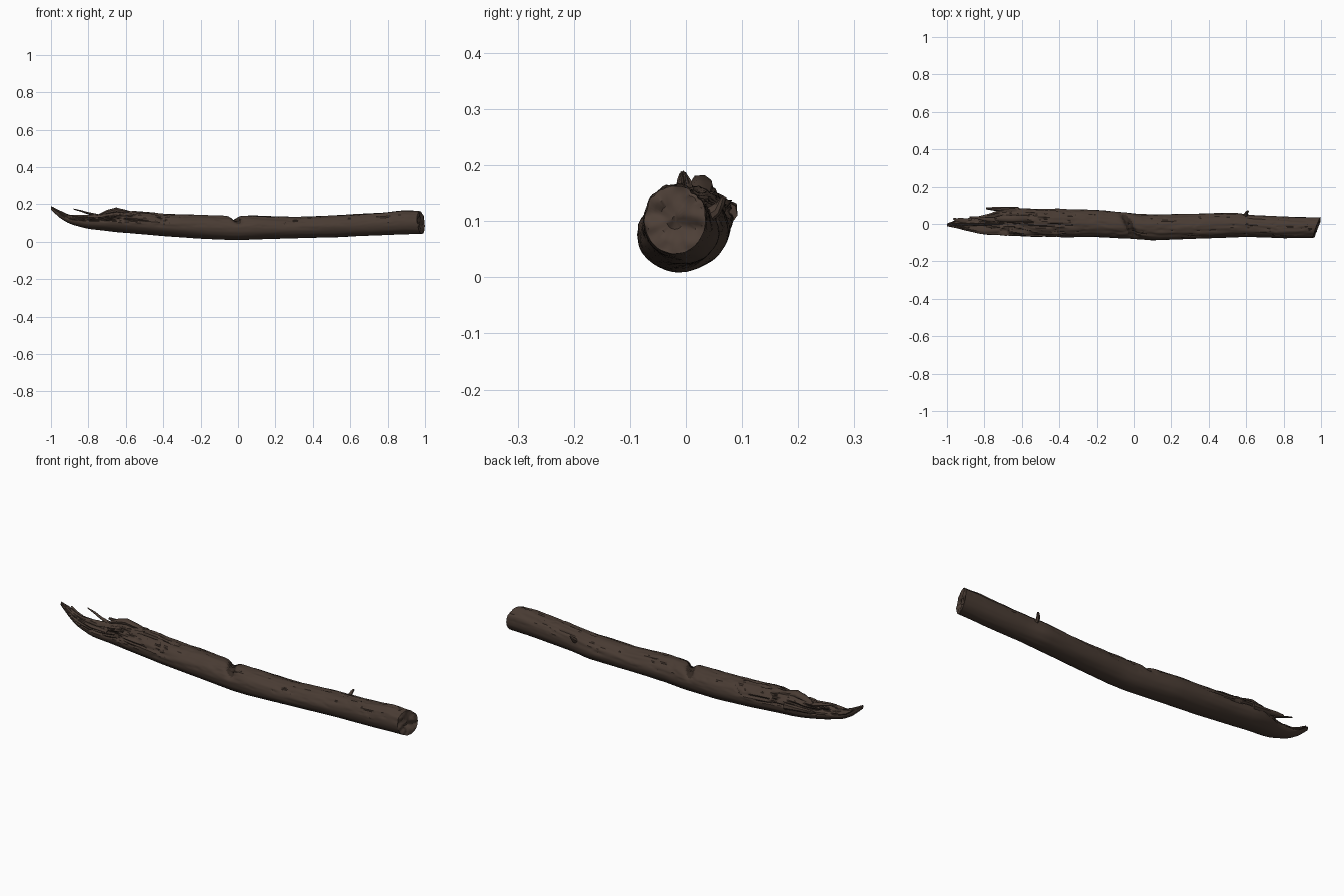
import bpy, bmesh, math, random
from mathutils import Vector, noise

random.seed(4)
cube = bpy.data.objects.get("Cube")
if cube:
    bpy.data.objects.remove(cube, do_unlink=True)


def make_material(name, rgb):
    m = bpy.data.materials.new(name)
    m.use_nodes = True
    m.diffuse_color = (*rgb, 1)
    bsdf = m.node_tree.nodes["Principled BSDF"]
    bsdf.inputs["Base Color"].default_value = (*rgb, 1)
    bsdf.inputs["Roughness"].default_value = 0.9
    return m


bark = make_material("weathered brown bark", (0.066, 0.044, 0.033))
crack = make_material("dark crack brown", (0.035, 0.023, 0.017))
cut_wood = make_material("broken end brown", (0.075, 0.05, 0.038))

# Log outline: x, y min, y max, z min, z max
STATIONS = [
    (-1.0, -.012, .002, .17, .19), (-.95, -.022, .02, .125, .165),
    (-.9, -.035, .028, .095, .142), (-.8, -.057, .045, .068, .142),
    (-.72, -.06, .075, .06, .148), (-.66, -.063, .086, .052, .168),
    (-.55, -.068, .082, .043, .162), (-.4, -.07, .08, .03, .15),
    (-.2, -.07, .075, .016, .143), (0, -.08, .056, .008, .137),
    (.1, -.088, .05, .012, .14), (.3, -.08, .054, .019, .13),
    (.54, -.07, .06, .024, .142), (.63, -.07, .047, .03, .147),
    (.8, -.076, .04, .036, .158), (.9, -.076, .037, .04, .167),
    (.98, -.074, .035, .042, .163)]


def outline(x):
    x = min(max(x, STATIONS[0][0]), STATIONS[-1][0])
    for a, b in zip(STATIONS, STATIONS[1:]):
        if x <= b[0]:
            t = (x - a[0]) / (b[0] - a[0])
            return [p + (q - p) * t for p, q in zip(a[1:], b[1:])]


def smooth_outline(x):
    w = 0.025 * min(1, (x + 1) * 8)
    rows = [outline(x + k * w) for k in (-1, -.5, 0, .5, 1)]
    return [sum(c) / 5 for c in zip(*rows)]


def ramp(v, lo, hi):
    t = min(max((v - lo) / (hi - lo), 0), 1)
    return t * t * (3 - 2 * t)


def surface(x, a):
    """Point on the log and the depth of its groove."""
    y0, y1, z0, z1 = smooth_outline(x)
    cy, cz, ry, rz = (y0 + y1) / 2, (z0 + z1) / 2, (y1 - y0) / 2, (z1 - z0) / 2
    c, s = math.cos(a), math.sin(a)
    top = ramp(s, -.35, .6)
    rotten = ramp(-x, .25, .7) * top
    size = min(1, min(ry, rz) / .05)
    # long grain, deeper and coarser in the rotten half
    grain = noise.noise(Vector((x * 5, c * 4, s * 4)))
    fine = noise.noise(Vector((x * 16 + 7, c * 7, s * 7)))
    ridge = abs(noise.noise(Vector((x * 4 + 3, c * 3.2 + 5, s * 3.2))))
    furrow = ramp(.09 - ridge, 0, .09)
    depth = furrow * (.003 * top + .014 * rotten)
    lump = (grain * .003 + fine * .0012) * (.35 + top) + fine * .008 * rotten
    # cross crack in the middle
    wander = x + .025 + .03 * c + .008 * noise.noise(Vector((c * 5, s * 5, 2)))
    notch = math.exp(-(wander / .022) ** 2) * ramp(s, .1, .9) * .024
    # ragged step where the upper wood has broken away
    hollow = ramp(-x, .5, .62) * ramp(x, -.9, -.8) * ramp(s, .3, .9) * ramp(-c, -.25, .2) * .022
    k = 1 + (lump - depth - notch - hollow) * size / math.sqrt(ry * rz)
    y, z = cy + ry * c * k, cz + rz * s * k
    slant = ramp(x, .8, .98)
    dx = slant * (.36 * (y - cy) - .1 * (z - cz))
    return Vector((x + dx, y, max(z, 0))), (depth + notch) * size


def finish(bm, name, mats):
    bmesh.ops.recalc_face_normals(bm, faces=bm.faces)
    mesh = bpy.data.meshes.new(name)
    bm.to_mesh(mesh)
    bm.free()
    ob = bpy.data.objects.new(name, mesh)
    bpy.context.collection.objects.link(ob)
    for m in mats:
        mesh.materials.append(m)
    bpy.ops.object.select_all(action='DESELECT')
    ob.select_set(True)
    bpy.context.view_layer.objects.active = ob
    bpy.ops.object.shade_smooth_by_angle(angle=math.radians(40))
    return ob


# Log trunk
SIDES, RINGS = 64, 300
bm = bmesh.new()
rings, depths = [], {}
for i in range(RINGS + 1):
    x = -1 + 1.978 * i / RINGS
    ring = []
    for j in range(SIDES):
        p, d = surface(x, math.tau * j / SIDES)
        v = bm.verts.new(p)
        depths[v] = d
        ring.append(v)
    rings.append(ring)

# Uneven broken end face
rim = rings[-1]
centre = sum((v.co for v in rim), Vector()) / SIDES
end_rings = []
for f in (.9, .72, .5, .28, .1):
    ring = []
    for v in rim:
        p = centre.lerp(v.co, f)
        n = noise.noise(Vector((3, p.y * 40, p.z * 40)))
        p.x += n * .014 - .006 * (1 - f)
        ring.append(bm.verts.new(p))
    end_rings.append(ring)


def bridge(r0, r1, end=False):
    for j in range(SIDES):
        k = (j + 1) % SIDES
        quad = (r0[j], r0[k], r1[k], r1[j])
        face = bm.faces.new(quad)
        if end:
            face.material_index = 2
        elif sum(depths[v] for v in quad) / 4 > .0085:
            face.material_index = 1


for r0, r1 in zip(rings, rings[1:]):
    bridge(r0, r1)
for r0, r1 in zip([rim] + end_rings, end_rings):
    bridge(r0, r1, True)
bm.faces.new(end_rings[-1]).material_index = 2
bm.faces.new(rings[0])
finish(bm, "log_trunk", [bark, crack, cut_wood])


def splinter(name, points, radii, flat=.6):
    """Tapered, crooked sliver of wood along a path."""
    bm = bmesh.new()
    pts = [Vector(p) for p in points]
    prev = None
    for i, (p, r) in enumerate(zip(pts, radii)):
        t = (pts[min(i + 1, len(pts) - 1)] - pts[max(i - 1, 0)]).normalized()
        u = t.cross(Vector((.1, .2, 1))).normalized()
        w = u.cross(t)
        ring = []
        for j in range(8):
            a = math.tau * j / 8
            rr = r * random.uniform(.8, 1.15)
            ring.append(bm.verts.new(p + u * math.cos(a) * rr + w * math.sin(a) * rr * flat))
        if prev:
            for j in range(8):
                k = (j + 1) % 8
                bm.faces.new((prev[j], prev[k], ring[k], ring[j]))
        else:
            bm.faces.new(ring)
        prev = ring
    bm.faces.new(prev)
    finish(bm, name, [bark])


# Splinters at the torn end, and a twig stub on the back
splinter("thin_splinter", [(-.74, .02, .137), (-.8, .025, .152), (-.84, .033, .164), (-.88, .036, .175)],
         [.016, .01, .007, .004])
splinter("back_splinter", [(-.62, .07, .115), (-.69, .078, .12), (-.75, .081, .125), (-.79, .083, .128)],
         [.02, .014, .011, .006], 1)
splinter("torn_ridge", [(-.55, .035, .15), (-.61, .032, .161), (-.65, .03, .168), (-.7, .03, .158), (-.74, .028, .142)],
         [.012, .02, .022, .02, .012])
splinter("front_splinter", [(-.72, -.03, .12), (-.8, -.035, .125), (-.87, -.025, .132), (-.91, -.02, .137)],
         [.016, .015, .01, .004])
splinter("tip_barb", [(-.88, .01, .125), (-.93, .018, .143), (-.95, .02, .155), (-.965, .028, .165)],
         [.018, .014, .01, .004])
splinter("twig_stub", [(.595, .03, .105), (.6, .054, .12), (.604, .063, .132), (.61, .068, .143)],
         [.014, .01, .007, .005], 1)
